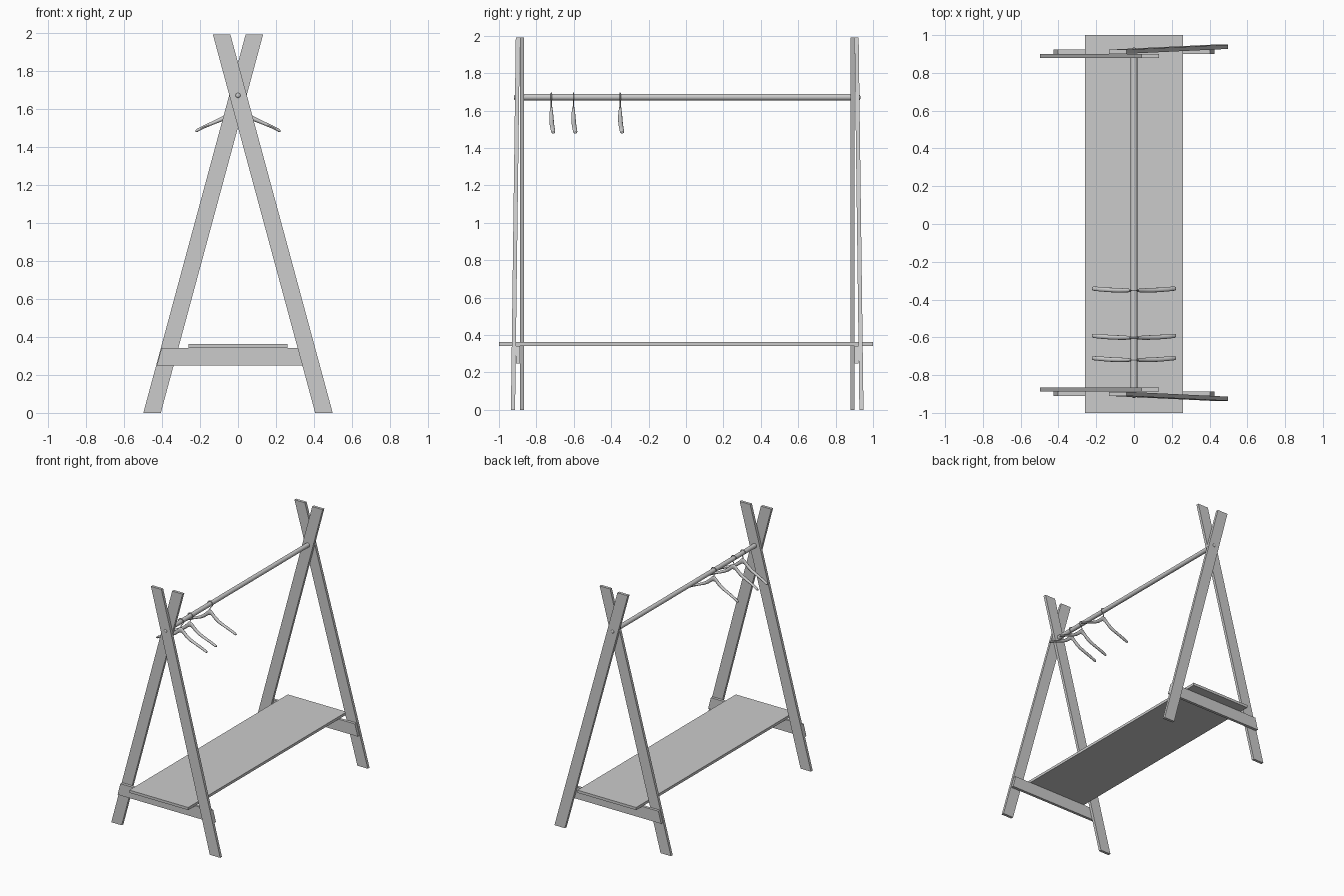
import bpy, bmesh
from math import sin, cos, pi, radians

if "Cube" in bpy.data.objects:
    bpy.data.objects.remove(bpy.data.objects["Cube"])


def finish(name, bm, smooth=False):
    bmesh.ops.recalc_face_normals(bm, faces=bm.faces)
    me = bpy.data.meshes.new(name)
    bm.to_mesh(me)
    bm.free()
    ob = bpy.data.objects.new(name, me)
    bpy.context.collection.objects.link(ob)
    if smooth:
        bpy.context.view_layer.objects.active = ob
        ob.select_set(True)
        bpy.ops.object.shade_smooth_by_angle(angle=radians(40))
        ob.select_set(False)
    return ob


def loft(name, rings, smooth=False):
    """Bridge successive rings of points and cap both ends."""
    bm = bmesh.new()
    vs = [[bm.verts.new(p) for p in r] for r in rings]
    n = len(vs[0])
    for a, b in zip(vs, vs[1:]):
        for i in range(n):
            j = (i + 1) % n
            bm.faces.new((a[i], a[j], b[j], b[i]))
    bm.faces.new(vs[0])
    bm.faces.new(vs[-1])
    return finish(name, bm, smooth)


def plank(name, profile, side, y_at):
    """Plank from an xz outline; y_at(z) gives the inner face distance."""
    t = 0.022
    return loft(name, [[(x, side * (y_at(z) + d), z) for x, z in profile]
                       for d in (0, t)])


# Crossed end frames: inner leg, cross rail, leaning outer leg
TOP = 1.99
leg = [(-0.498, 0), (-0.406, 0), (0.132, TOP), (0.040, TOP)]
rail = [(-0.427, 0.248), (0.427, 0.248), (0.402, 0.342), (-0.402, 0.342)]
for side, tag, y0 in ((-1, "front", 0.866), (1, "back", 0.879)):
    plank(tag + "_inner_leg", leg, side, lambda z: y0)
    plank(tag + "_cross_rail", rail, side, lambda z: y0 + 0.022)
    plank(tag + "_outer_leg", [(-x, z) for x, z in leg], side,
          lambda z: y0 + 0.048 - 0.013 * z)
    # domed bolt head where the legs cross
    bm = bmesh.new()
    bmesh.ops.create_uvsphere(bm, u_segments=16, v_segments=8, radius=0.013)
    for v in bm.verts:
        v.co.y = v.co.y * 0.5 + side * (y0 + 0.048)
        v.co.z += 1.67
    finish(tag + "_bolt", bm, True)

# Shelf board
bm = bmesh.new()
bmesh.ops.create_cube(bm, size=1)
for v in bm.verts:
    v.co.x *= 0.52
    v.co.y *= 2.0
    v.co.z = v.co.z * 0.021 + 0.3525
finish("shelf", bm)

# Hanging rod
loft("rod", [[(0.0175 * cos(2 * pi * i / 32), y, 1.672 + 0.0175 * sin(2 * pi * i / 32))
              for i in range(32)] for y in (-0.867, 0.88)], True)

# Hanger body stations: x, centre z, half height, half depth, bow in y
half = [(0.010, 1.604, 0.021, 0.007, 0.000), (0.025, 1.591, 0.019, 0.009, 0.000),
        (0.045, 1.572, 0.017, 0.011, 0.000), (0.080, 1.548, 0.013, 0.012, 0.001),
        (0.130, 1.526, 0.010, 0.012, 0.003), (0.180, 1.504, 0.009, 0.012, 0.007),
        (0.215, 1.486, 0.009, 0.011, 0.010), (0.223, 1.482, 0.005, 0.007, 0.011)]
stations = [(-s[0],) + s[1:] for s in reversed(half)] + half

# Hook path over the rod
hook = [(0, 1.60), (0, 1.636)]
for i in range(17):
    a = -pi / 3 + (4 * pi / 3) * i / 16
    hook.append((0.0225 * cos(a), 1.672 + 0.0225 * sin(a)))

for n, y in enumerate((-0.72, -0.602, -0.352)):
    rings = []
    for x, z, h, d, bow in stations:
        rings.append([(x, y + bow + d * cos(2 * pi * i / 12),
                       z + h * sin(2 * pi * i / 12)) for i in range(12)])
    loft(f"hanger_{n + 1}", rings, True)

    cu = bpy.data.curves.new(f"hanger_hook_{n + 1}", "CURVE")
    cu.dimensions = "3D"
    cu.bevel_depth = 0.0032
    cu.bevel_resolution = 2
    cu.use_fill_caps = True
    sp = cu.splines.new("POLY")
    sp.points.add(len(hook) - 1)
    for p, (x, z) in zip(sp.points, hook):
        p.co = (x, y, z, 1)
    ob = bpy.data.objects.new(cu.name, cu)
    bpy.context.collection.objects.link(ob)
